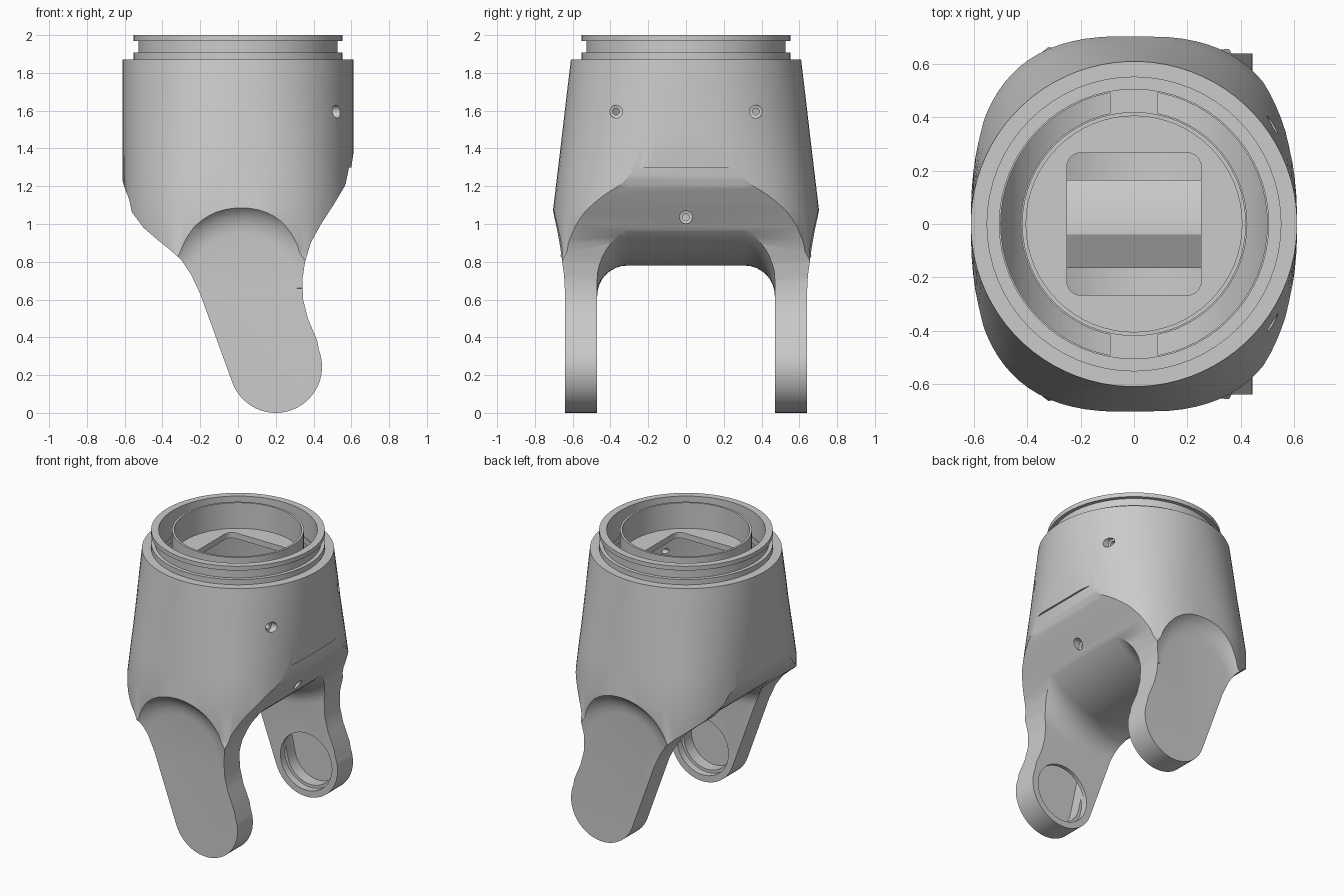
import bpy, bmesh
from math import sin, cos, pi, radians, copysign

if "Cube" in bpy.data.objects:
    bpy.data.objects.remove(bpy.data.objects["Cube"])


def loft(name, rings, closed=False):
    """Skin equal-length point rings; cap the ends or join last to first."""
    bm = bmesh.new()
    vr = [[bm.verts.new(p) for p in r] for r in rings]
    pairs = list(zip(vr, vr[1:])) + ([(vr[-1], vr[0])] if closed else [])
    for a, b in pairs:
        for i in range(len(a)):
            j = (i + 1) % len(a)
            bm.faces.new((a[i], a[j], b[j], b[i]))
    if not closed:
        bm.faces.new(vr[0])
        bm.faces.new(vr[-1])
    bmesh.ops.recalc_face_normals(bm, faces=bm.faces)
    me = bpy.data.meshes.new(name)
    bm.to_mesh(me)
    bm.free()
    ob = bpy.data.objects.new(name, me)
    bpy.context.collection.objects.link(ob)
    return ob


def place(p, axis, d):
    u, v = p
    return {'x': (d, u, v), 'y': (u, d, v), 'z': (u, v, d)}[axis]


def prism(name, pts, axis, lo, hi):
    return loft(name, [[place(p, axis, d) for p in pts] for d in (lo, hi)])


def arc(cx, cy, r, a0, a1, n):
    return [(cx + r * cos(radians(a0 + (a1 - a0) * i / n)),
             cy + r * sin(radians(a0 + (a1 - a0) * i / n))) for i in range(n + 1)]


def circle(cx, cy, r, n=64):
    return arc(cx, cy, r, 0, 360, n)[:-1]


def revolve(name, axis, centre, prof, closed=False, n=64):
    return loft(name, [[place(p, axis, d) for p in circle(*centre, r, n)] for d, r in prof], closed)


def rect(u0, u1, v0, v1):
    return [(u0, v0), (u1, v0), (u1, v1), (u0, v1)]


def combine(ob, other, op='DIFFERENCE'):
    m = ob.modifiers.new("cut", 'BOOLEAN')
    m.object, m.operation, m.solver = other, op, 'EXACT'
    bpy.context.view_layer.objects.active = ob
    bpy.ops.object.modifier_apply(modifier=m.name)
    bpy.data.objects.remove(other, do_unlink=True)
    return ob


def oval(rx, ry, n, z, count=80):
    out = []
    for i in range(count):
        a = 2 * pi * (i + 0.5) / count
        c, s = cos(a), sin(a)
        out.append((copysign(rx * abs(c) ** (2 / n), c), copysign(ry * abs(s) ** (2 / n), s), z))
    return out


# Housing: round at the neck, squarer towards the fork
secs = [(-.1, .705, 8), (.55, .705, 8), (.85, .705, 2.7), (1.07, .705, 2.7),
        (1.27, .681, 2.5), (1.47, .657, 2.3), (1.67, .634, 2.15), (1.87, .61, 2)]
body = loft("fork_housing", [oval(.612, ry, n, z) for z, ry, n in secs])

# Front outline: rounded belly flowing into the slanted fork legs
right = [(.42, .38), (.37, .5), (.345, .6), (.34, .7), (.355, .8), (.385, .9), (.44, 1.0),
         (.505, 1.1), (.565, 1.2), (.6, 1.3), (.612, 1.38), (.7, 1.5), (.7, 2.1)]
left = [(-.7, 2.1), (-.7, 1.35), (-.612, 1.24), (-.6, 1.15), (-.56, 1.06), (-.5, .98), (-.43, .92),
        (-.37, .872), (-.3, .81), (-.25, .735), (-.2, .63)]
outline = arc(.2, .245, .245, -160, 22, 28) + right + left
combine(body, prism("outline", outline, 'y', -1, 1), 'INTERSECT')

# Flat outer leg faces with a scooped transition into the housing
for s in (-1, 1):
    rings = []
    for y, r in ((.64, .29), (.645, .33), (.66, .375), (.685, .41), (.72, .44), (.9, .5)):
        pts = arc(.02, .66, r, 0, 180, 32) + [(-.8, .62), (-.8, -.3), (.8, -.3), (.8, .62)]
        rings.append([(x, s * y, z) for x, z in pts])
    combine(body, loft("scoop", rings))

# Gap between the legs: rounded belly with filleted corners
fil = [(.31 + .16 * sin(a), .615 + .16 * (1 - cos(a))) for a in (pi / 2 * i / 8 for i in range(9))]
prof = [(-.6, .775)] + [(-y, r) for y, r in reversed(fil)] + fil + [(.6, .775)]
gap = prism("gap", rect(-1, 1, -.2, 1.3), 'y', -.47, .47)
combine(gap, revolve("belly", 'y', (-.02, 1.395), prof, n=96))
combine(body, gap)

# Grooved neck
neck = revolve("neck", 'z', (0, 0), [(1.8, .553), (1.907, .553), (1.907, .528), (1.97, .528),
                                     (1.97, .553), (2.0, .553)])
combine(body, neck, 'UNION')

# Inner cavity
cav = loft("cavity", [oval(.54, .605, 2.7, .6), oval(.54, .605, 2.5, 1.2), oval(.535, .535, 2, 1.78)])
floor_shape = circle(0, 1.39, .535, 96)
floor_shape = [(x, z) if z < 1.39 else (x * 1.2, z + 1) for x, z in floor_shape]
combine(cav, prism("floor", floor_shape, 'y', -1, 1), 'INTERSECT')
combine(body, cav)

# Neck cup, ring channel and its two long slots, square opening
combine(body, revolve("cup", 'z', (0, 0), [(1.82, .405), (2.1, .405)]))
combine(body, revolve("channel", 'z', (0, 0),
                      [(1.82, .505), (2.1, .505), (2.1, .42), (1.82, .42)], closed=True))
slots = revolve("slots", 'z', (0, 0), [(1.7, .5), (1.9, .5), (1.9, .425), (1.7, .425)], closed=True)
combine(slots, prism("bridge", rect(-.09, .09, -.7, .7), 'z', 1.6, 2))
combine(body, slots)
sq = [p for sx, sy, a in ((1, 1, 0), (-1, 1, 90), (-1, -1, 180), (1, -1, 270))
      for p in arc(sx * .2, sy * .215, .052, a, a + 90, 6)]
combine(body, prism("opening", sq, 'z', 1.7, 1.95))

# Leg wiring channels and round pivot openings on the inner faces
capsule = arc(.2, .245, .18, -168, 12, 20) + arc(.03, 1.05, .18, 12, 192, 20)
for s in (-1, 1):
    combine(body, prism("leg_channel", capsule, 'y', s * .495, s * .603))
    combine(body, revolve("pivot", 'y', (.2, .245), [(s * .44, .2), (s * .52, .2)], n=48))

# Stepped screw holes
for y, z, x in ((-.37, 1.595, .49), (.37, 1.595, .49), (0, 1.035, .425)):
    combine(body, revolve("screw", 'x', (y, z), [(x - .12, .018), (x, .018), (x + .005, .034),
                                                 (.8, .034)], n=24))

# Ridge on the cavity floor
ridge = prism("floor_ridge", [(-.165, .98), (.165, .98), (.165, 1.05), (.02, 1.1), (-.04, 1.1),
                              (-.165, 1.03)], 'x', -.38, .38)

for ob in (body, ridge):
    bpy.ops.object.select_all(action='DESELECT')
    ob.select_set(True)
    bpy.context.view_layer.objects.active = ob
    bpy.ops.object.shade_smooth_by_angle(angle=radians(28))
